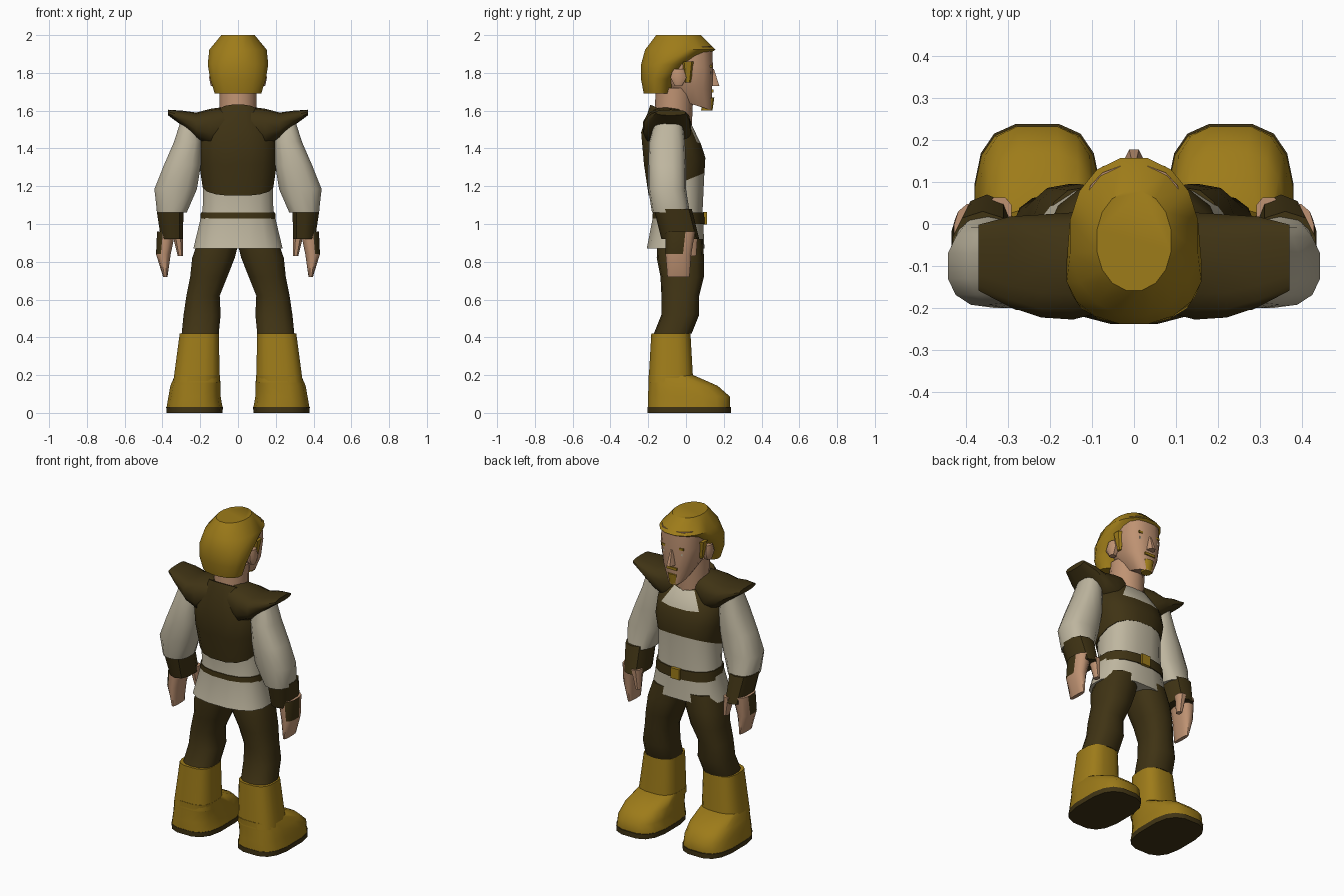
import bpy, bmesh, math

cube = bpy.data.objects.get("Cube")
if cube:
    bpy.data.objects.remove(cube)


def material(name, rgb):
    mat = bpy.data.materials.new(name)
    mat.use_nodes = True
    mat.diffuse_color = (*rgb, 1)
    mat.node_tree.nodes["Principled BSDF"].inputs["Base Color"].default_value = (*rgb, 1)
    return mat


GOLD = material("golden_brown", (.34, .2, .01))
DARK = material("dark_leather", (.05, .033, .007))
CLOTH = material("cream_cloth", (.52, .47, .35))
SKIN = material("skin", (.52, .29, .17))


def superellipse(angle, power):
    """Unit outline point, from a circle at power 2 towards a square."""
    cos, sin = math.cos(angle), math.sin(angle)
    return (math.copysign(abs(cos) ** (2 / power), cos),
            math.copysign(abs(sin) ** (2 / power), sin))


def loft(name, start, end, sections, *mats, sides=14, power=2.5,
         side=1, sideways=False, tilt=None, rule=None):
    """Skin evenly spaced sections, each two centre coordinates and two radii."""
    bm = bmesh.new()
    loops = []
    for index, (u, v, radius_u, radius_v) in enumerate(sections):
        level = start + (end - start) * index / (len(sections) - 1)
        slope = tilt(level) if tilt else 0
        loop = []
        for step in range(sides):
            cos, sin = superellipse(math.tau * (step + .5) / sides, power)
            a, b = u + cos * radius_u, v + sin * radius_v
            h = level + slope * sin * radius_v
            x, y, z = (h, a, b) if sideways else (a, b, h)
            loop.append(bm.verts.new((x * side, y, z)))
        loops.append(loop)
    for lower, upper in zip(loops, loops[1:]):
        for i in range(sides):
            j = (i + 1) % sides
            bm.faces.new((lower[i], lower[j], upper[j], upper[i]))
    bm.faces.new(loops[0])
    bm.faces.new(loops[-1])
    bmesh.ops.recalc_face_normals(bm, faces=bm.faces)
    if rule:
        for face in bm.faces:
            face.material_index = rule(face.calc_center_median(), face.normal)
    finish(name, bm, mats)


def box(name, location, size, mat):
    bm = bmesh.new()
    bmesh.ops.create_cube(bm, size=1)
    bmesh.ops.scale(bm, vec=size, verts=bm.verts)
    bmesh.ops.translate(bm, vec=location, verts=bm.verts)
    finish(name, bm, [mat])


def finish(name, bm, mats):
    mesh = bpy.data.meshes.new(name)
    bm.to_mesh(mesh)
    bm.free()
    obj = bpy.data.objects.new(name, mesh)
    bpy.context.collection.objects.link(obj)
    for mat in mats:
        mesh.materials.append(mat)
    bpy.ops.object.select_all(action="DESELECT")
    obj.select_set(True)
    bpy.context.view_layer.objects.active = obj
    bpy.ops.object.shade_smooth_by_angle(angle=math.radians(45))


def collar_opening(centre, normal):
    return int(abs(centre.x) < .09 and centre.y > -.03 and centre.z > 1.46)


# Shirt, belt and vest
loft("shirt", .87, 1.28, [(0, -.055, .24, .155), (0, -.04, .19, .13), (0, -.05, .185, .15)],
     CLOTH, sides=16)
loft("belt", 1, 1.06, [(0, -.04, .205, .14), (0, -.04, .2, .138)], DARK, sides=16)
box("belt_buckle", (0, .1, 1.03), (.06, .02, .065), GOLD)
loft("vest", 1.21, 1.58,
     [(0, -.05, .19, .15), (0, -.06, .21, .165), (0, -.08, .21, .16), (0, -.08, .11, .11)],
     DARK, CLOTH, sides=16, tilt=lambda z: 2.4 * (1.38 - z), rule=collar_opening)

# Neck and head
loft("neck", 1.5, 1.72, [(0, -.07, .1, .1), (0, -.06, .1, .1)], SKIN, power=2)
loft("face", 1.63, 1.94,
     [(0, .045, .05, .095), (0, .01, .11, .13), (0, .015, .125, .13), (0, .01, .12, .13)],
     SKIN, sides=16, tilt=lambda z: z - 1.94)
loft("hair", 1.69, 2,
     [(0, -.15, .125, .075), (0, -.15, .15, .09), (0, -.11, .163, .13),
      (0, -.03, .155, .19), (0, -.04, .09, .12)], GOLD, sides=16, power=2.1)
loft("nose", 1.73, 1.82, [(0, .13, .025, .05), (0, .12, .01, .03)], SKIN, sides=8)
loft("goatee", 1.6, 1.67, [(0, .11, .03, .03), (0, .12, .035, .03)], GOLD, sides=10)
box("moustache", (0, .135, 1.705), (.07, .02, .016), GOLD)

for side, label in ((1, "left_"), (-1, "right_")):
    def part(name, *args, **options):
        loft(label + name, *args, side=side, **options)

    def glove_patch(centre, normal):
        return int(centre.z > .8 and centre.y < -.01 and normal.x * side > .3)

    # Face details
    box(label + "eye", (side * .05, .125, 1.8), (.035, .015, .014), CLOTH)
    box(label + "eyebrow", (side * .05, .13, 1.835), (.05, .015, .013), GOLD)
    part("ear", 1.73, 1.82,
         [(.125, -.04, .02, .02), (.125, -.04, .03, .045), (.125, -.04, .02, .03)],
         SKIN, sides=8)
    part("sideburn", 1.75, 1.86, [(.115, .01, .01, .015), (.115, .01, .03, .035)],
         GOLD, sides=6)

    # Flared vest shoulder, running outwards
    part("shoulder_flare", .07, .37,
         [(-.1, 1.52, .11, .1), (-.1, 1.51, .13, .1), (-.1, 1.52, .125, .07),
          (-.09, 1.56, .11, .04), (-.08, 1.59, .08, .015)], DARK, sideways=True)

    # Puffed sleeve, cuff and hand
    part("sleeve", 1.56, 1.06,
         [(.25, -.09, .05, .07), (.265, -.1, .075, .095), (.295, -.1, .1, .1),
          (.33, -.1, .115, .1), (.35, -.08, .08, .1)], CLOTH)
    part("cuff", 1.08, .92, [(.36, -.07, .075, .1), (.35, -.03, .06, .1)], DARK, sides=10)
    part("hand", .96, .72,
         [(.38, -.03, .05, .08), (.395, -.04, .04, .07), (.385, -.04, .012, .06)],
         SKIN, DARK, sides=12, rule=glove_patch)
    part("thumb", .95, .83, [(.32, .03, .03, .035), (.305, .035, .015, .02)], SKIN, sides=8)

    # Trouser leg with bunched knee
    part("trouser_leg", .92, .42,
         [(.1, -.03, .11, .12), (.13, -.03, .115, .125), (.155, -.02, .1, .115),
          (.185, -.03, .09, .1), (.19, -.03, .1, .1), (.2, -.07, .1, .1)], DARK)

    # Boot shaft, foot and sole
    part("boot_shaft", .42, .16, [(.205, -.08, .105, .105), (.22, -.08, .125, .12)],
         GOLD, sides=16, power=3)
    part("boot_foot", .2, .03,
         [(.215, -.08, .12, .12), (.225, -.015, .135, .185), (.23, .015, .14, .22),
          (.23, .015, .15, .22)], GOLD, sides=16, power=3)
    part("boot_sole", .03, 0, [(.23, .017, .152, .224), (.23, .017, .15, .224)],
         DARK, sides=16, power=3)
